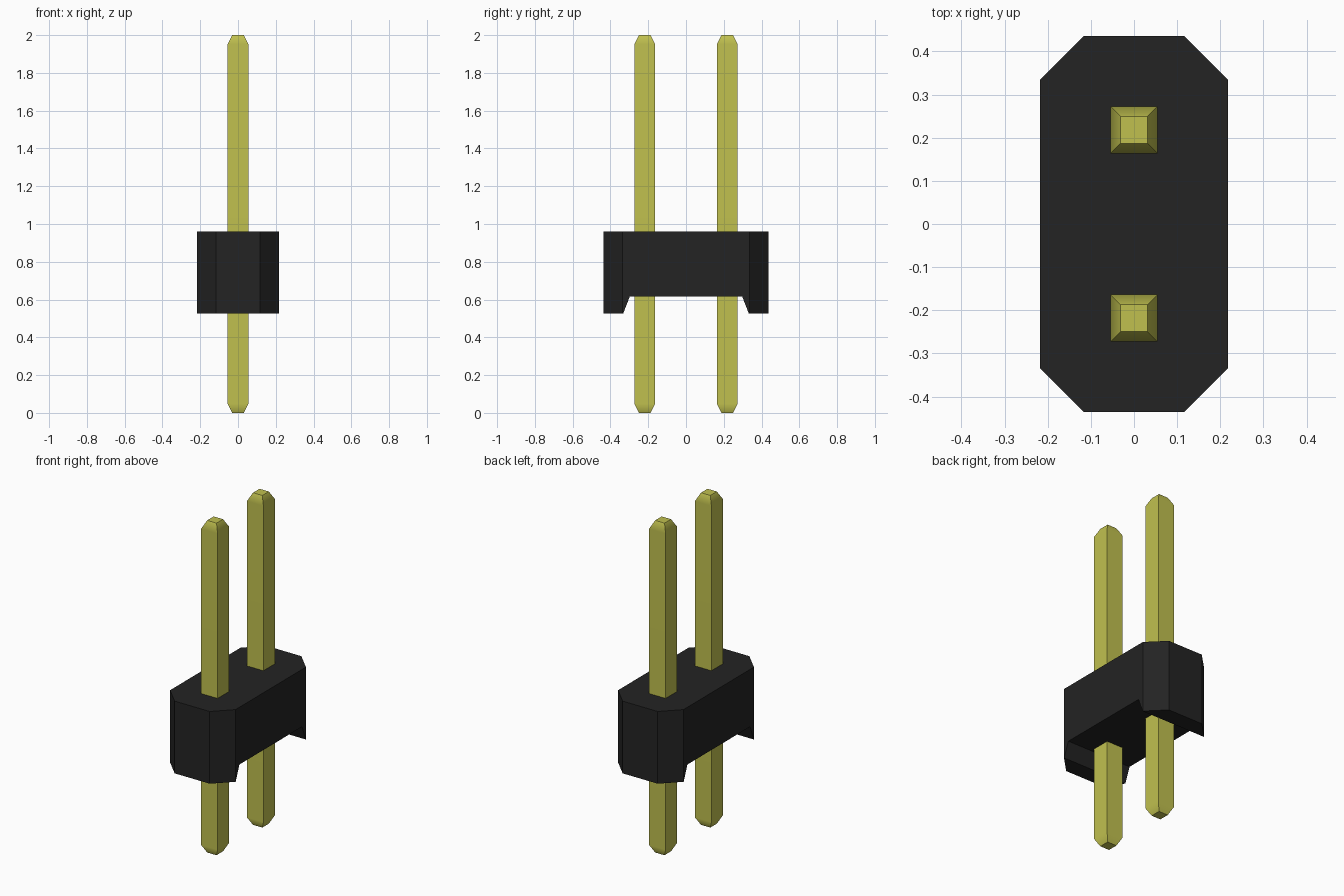
import bpy, bmesh
from mathutils import Vector

cube = bpy.data.objects.get("Cube")
if cube:
    bpy.data.objects.remove(cube, do_unlink=True)


def material(name, rgb, metallic=0.0):
    mat = bpy.data.materials.new(name)
    mat.use_nodes = True
    mat.diffuse_color = (*rgb, 1)
    bsdf = mat.node_tree.nodes["Principled BSDF"]
    bsdf.inputs["Base Color"].default_value = (*rgb, 1)
    bsdf.inputs["Metallic"].default_value = metallic
    return mat


def make_object(name, bm, mat):
    bmesh.ops.recalc_face_normals(bm, faces=bm.faces)
    mesh = bpy.data.meshes.new(name)
    bm.to_mesh(mesh)
    bm.free()
    mesh.materials.append(mat)
    obj = bpy.data.objects.new(name, mesh)
    bpy.context.collection.objects.link(obj)
    return obj


black = material("black plastic", (0.017, 0.017, 0.017))
gold = material("yellow gold", (0.53, 0.53, 0.078))

# Housing: side profile with a notch underneath, extruded across the width
HALF_X, HALF_Y = 0.218, 0.436
BOTTOM, NOTCH, TOP = 0.525, 0.615, 0.96
half = [(HALF_Y, TOP), (HALF_Y, BOTTOM), (0.333, BOTTOM), (0.298, NOTCH)]
profile = half + [(-y, z) for y, z in reversed(half)]
bm = bmesh.new()
face = bm.faces.new([bm.verts.new((-HALF_X, y, z)) for y, z in profile])
ext = bmesh.ops.extrude_face_region(bm, geom=[face])
bmesh.ops.translate(bm, vec=(2 * HALF_X, 0, 0),
                    verts=[g for g in ext["geom"] if isinstance(g, bmesh.types.BMVert)])

# Slice off the four vertical corners at 45 degrees and cap each cut
for sx in (-1, 1):
    for sy in (-1, 1):
        cut = bmesh.ops.bisect_plane(
            bm, geom=bm.verts[:] + bm.edges[:] + bm.faces[:],
            plane_co=Vector((sx * 0.117, sy * HALF_Y, 0)),
            plane_no=Vector((sx, sy, 0)).normalized(), clear_outer=True)
        rim = [g for g in cut["geom_cut"] if isinstance(g, bmesh.types.BMEdge)]
        bmesh.ops.holes_fill(bm, edges=rim)
make_object("housing", bm, black)

# Pins: square rods with tapered tips, built from stacked square rings
PIN, TIP, TAPER, HEIGHT = 0.055, 0.031, 0.048, 2.0
for name, y in (("front_pin", -0.218), ("back_pin", 0.218)):
    bm = bmesh.new()
    rings = []
    for z, r in ((0, TIP), (TAPER, PIN), (HEIGHT - TAPER, PIN), (HEIGHT, TIP)):
        rings.append([bm.verts.new((x * r, s * r, z))
                      for x, s in ((-1, -1), (1, -1), (1, 1), (-1, 1))])
    for low, high in zip(rings, rings[1:]):
        for i in range(4):
            j = (i + 1) % 4
            bm.faces.new((low[i], low[j], high[j], high[i]))
    bm.faces.new(rings[0])
    bm.faces.new(rings[-1])
    pin = make_object(name, bm, gold)
    pin.location.y = y

    # Soft shading into the tapers, crisp along the rod edges
    bpy.ops.object.select_all(action="DESELECT")
    pin.select_set(True)
    bpy.context.view_layer.objects.active = pin
    bpy.ops.object.shade_smooth_by_angle(angle=0.55)
    weighted = pin.modifiers.new("weighted_normals", "WEIGHTED_NORMAL")
    weighted.keep_sharp = True
